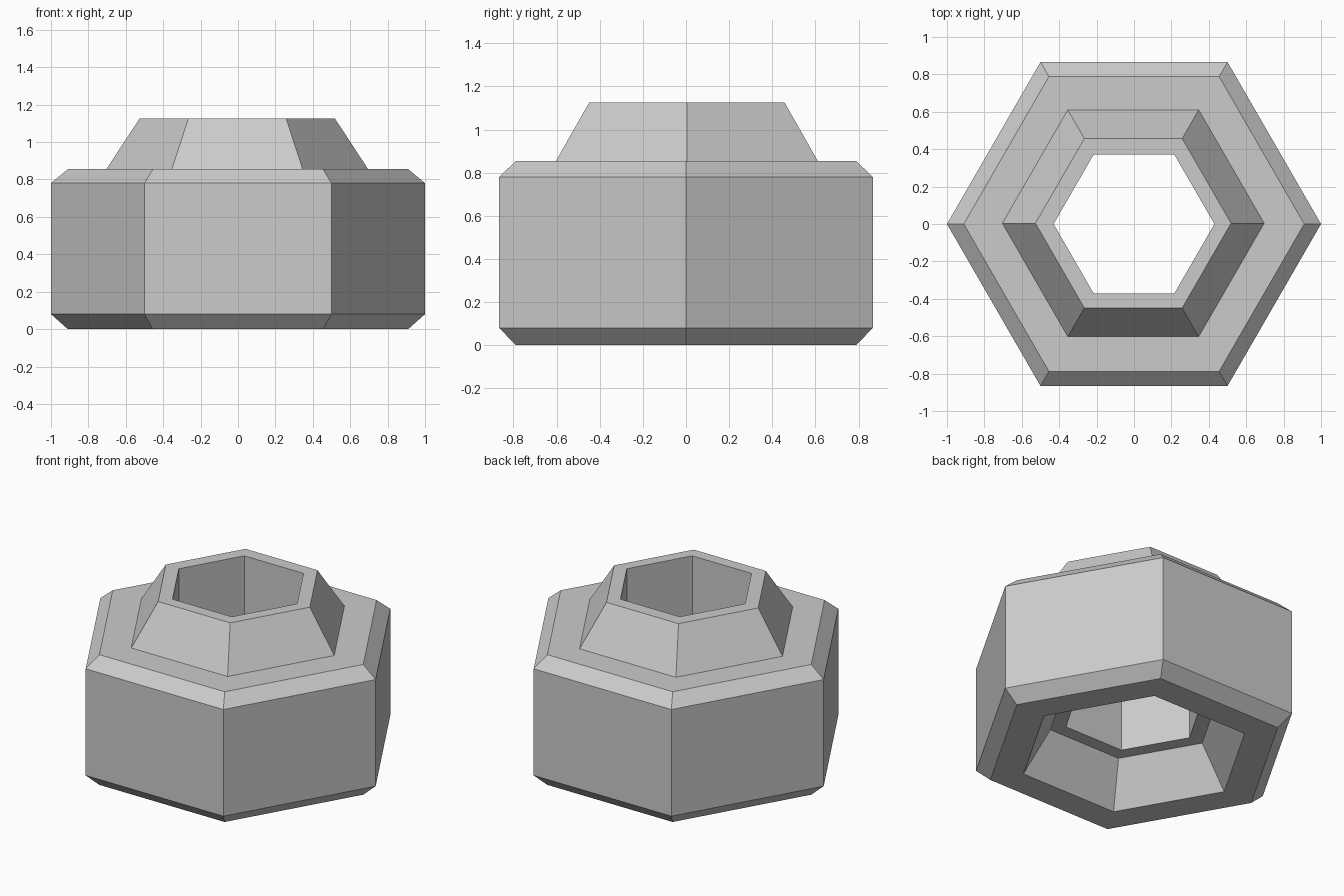
import bpy
import bmesh
from math import cos, sin, tau

cube = bpy.data.objects.get("Cube")
if cube:
    bpy.data.objects.remove(cube, do_unlink=True)

SIDES = 6

# Closed cross-section of the nut as (corner radius, height, sideways shift)
PROFILE = [
    (0.91, 0.0, 0), (1.0, 0.08, 0),                      # lower outer bevel
    (1.0, 0.78, 0), (0.91, 0.855, 0),                    # wall and upper bevel
    (0.70, 0.855, 0.004), (0.523, 1.125, 0.004),         # tapered collar
    (0.43, 1.125, 0), (0.43, 0.27, 0),                   # through hole
    (0.53, 0.27, 0), (0.70, 0.0, 0),                     # tapered socket beneath
]

# Plain grey metal
grey = bpy.data.materials.new("plain grey")
grey.use_nodes = True
colour = (0.6, 0.6, 0.6, 1)
grey.diffuse_color = colour
grey.node_tree.nodes["Principled BSDF"].inputs["Base Color"].default_value = colour


def hex_ring(bm, radius, height, shift):
    return [bm.verts.new((radius * cos(tau * i / SIDES) - shift,
                          radius * sin(tau * i / SIDES) + shift, height))
            for i in range(SIDES)]


# Sweep the cross-section round six corners and close it on itself
bm = bmesh.new()
rings = [hex_ring(bm, *point) for point in PROFILE]
for lower, upper in zip(rings, rings[1:] + rings[:1]):
    for i in range(SIDES):
        j = (i + 1) % SIDES
        bm.faces.new((lower[i], lower[j], upper[j], upper[i]))
bmesh.ops.recalc_face_normals(bm, faces=bm.faces)

mesh = bpy.data.meshes.new("hex_nut")
bm.to_mesh(mesh)
bm.free()
mesh.materials.append(grey)
nut = bpy.data.objects.new("hex_nut", mesh)
bpy.context.collection.objects.link(nut)
